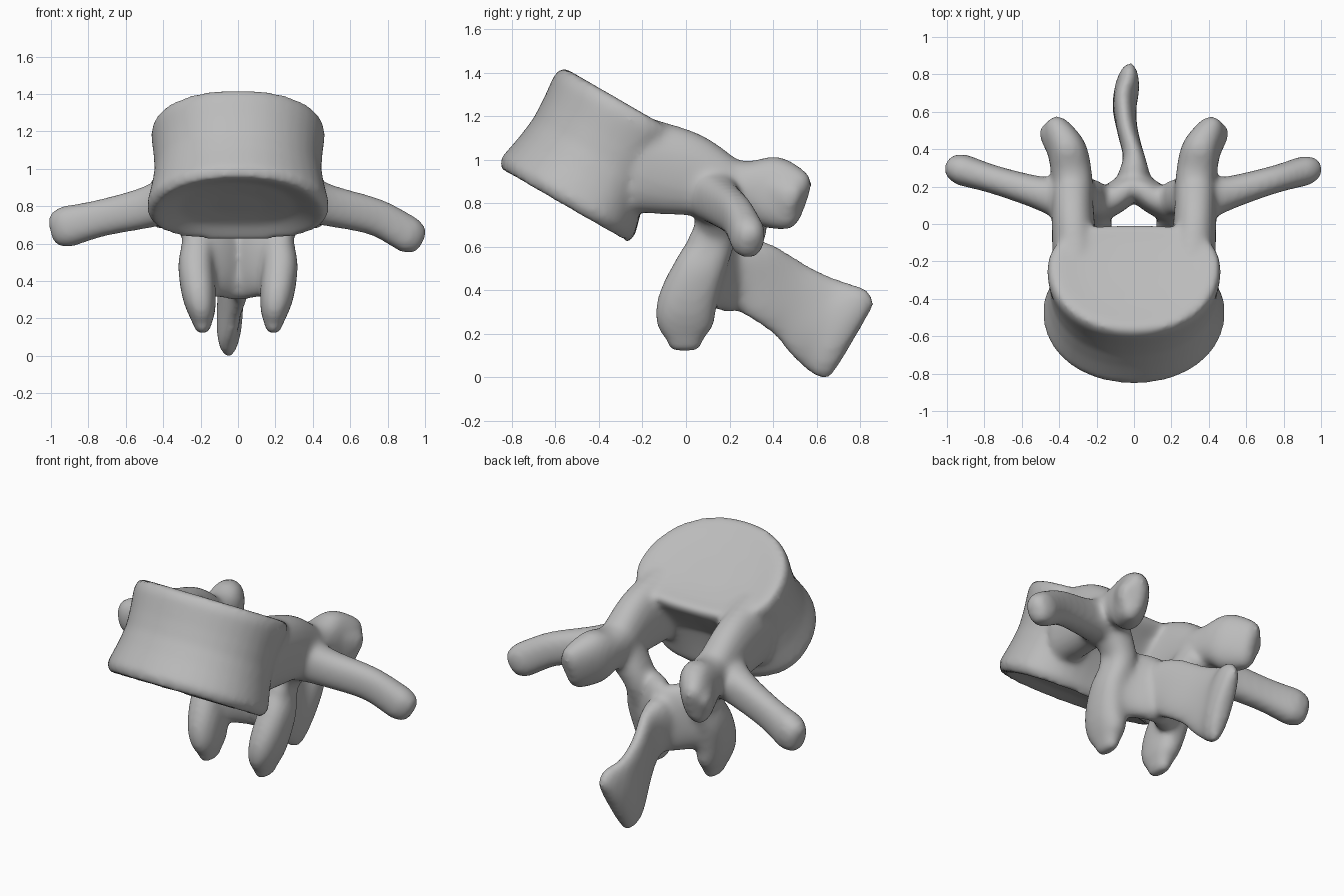
import bpy, bmesh, math
from mathutils import Vector, Matrix

if "Cube" in bpy.data.objects:
    bpy.data.objects.remove(bpy.data.objects["Cube"])

bone = bpy.data.materials.new("bone grey")
bone.use_nodes = True
bone.diffuse_color = (0.5, 0.5, 0.5, 1)
bone.node_tree.nodes["Principled BSDF"].inputs["Base Color"].default_value = (0.5, 0.5, 0.5, 1)

bm = bmesh.new()
SIDES = 40


def skin(rings):
    """Close a stack of equal rings into a solid."""
    loops = [[bm.verts.new(p) for p in ring] for ring in rings]
    faces = [bm.faces.new(loops[0][::-1]), bm.faces.new(loops[-1])]
    for a, b in zip(loops, loops[1:]):
        for i in range(SIDES):
            j = (i + 1) % SIDES
            faces.append(bm.faces.new((a[i], a[j], b[j], b[i])))
    bmesh.ops.recalc_face_normals(bm, faces=faces)


def oval(i, power):
    a = math.tau * i / SIDES
    c, s = math.cos(a), math.sin(a)
    return (math.copysign(abs(c) ** (2 / power), c), math.copysign(abs(s) ** (2 / power), s))


def spline(points, steps=5):
    """Catmull-Rom through points of any dimension."""
    p = [Vector(q) for q in points]
    p = [2 * p[0] - p[1]] + p + [2 * p[-1] - p[-2]]
    out = []
    for a, b, c, d in zip(p, p[1:], p[2:], p[3:]):
        for k in range(steps):
            t = k / steps
            out.append(0.5 * (2 * b + (c - a) * t + (2 * a - 5 * b + 4 * c - d) * t * t
                              + (3 * b - a - 3 * c + d) * t ** 3))
    return out + [p[-2]]


def limb(points, up, side=1, power=2.3):
    """Round-ended limb; each point is x, y, z, half thickness, half height along up."""
    path = spline(points)
    pos = [Vector((q[0] * side, q[1], q[2])) for q in path]
    rings = []
    last = len(path) - 1
    for n, q in enumerate(path):
        tangent = (pos[min(n + 1, last)] - pos[max(n - 1, 0)]).normalized()
        u = tangent.cross(Vector(up)).normalized()
        v = u.cross(tangent)
        stations = [(0, 1)]
        r = min(q[3], q[4])
        if n == 0:
            stations = [(-r, 0.4), (-0.7 * r, 0.78), (0, 1)]
        elif n == last:
            stations = [(0, 1), (0.7 * r, 0.78), (r, 0.4)]
        for shift, k in stations:
            # the cap shrinks by a fixed amount so that wide ends stay blunt
            ru, rv = q[3] - r * (1 - k), q[4] - r * (1 - k)
            ring = []
            for i in range(SIDES):
                c, s = oval(i, power)
                ring.append(pos[n] + tangent * shift + u * c * ru + v * s * rv)
            rings.append(ring)
    skin(rings)


# Body: tilted, waisted horseshoe drum with dished ends, hollowed behind
tilt = Matrix.Translation((0, -0.425, 1.03)) @ Matrix.Rotation(math.radians(-30), 4, 'X')
levels = [(-0.22, 0.3), (-0.235, 0.65), (-0.27, 0.88), (-0.28, 0.97), (-0.23, 1.03),
          (-0.1, 0.97), (0, 0.94), (0.1, 0.95), (0.22, 0.98), (0.27, 0.95),
          (0.275, 0.86), (0.262, 0.6), (0.255, 0.3)]
rings = []
for h, k in levels:
    ring = []
    hollow = 0.01 + 0.05 * max(0, 1 - abs(h) / 0.25)
    for i in range(SIDES):
        c, s = oval(i, 2.1 if i > SIDES / 2 else 2.45)
        y = (0.285 if s > 0 else 0.42) * s
        if s > 0:
            y -= hollow * s * max(0, 1 - (c / 0.6) ** 2)
        ring.append(tilt @ Vector((0.475 * c * k, 0.075 + y * k, h)))
    rings.append(ring)
skin(rings)

# Paired parts of the arch
for side in (-1, 1):
    # Pedicle
    limb([(0.31, -0.2, 0.975, 0.125, 0.22), (0.325, 0, 0.935, 0.115, 0.195),
          (0.33, 0.17, 0.87, 0.11, 0.15)], (0, 0, 1), side)
    # Upper joint process, flaring outward to the back
    limb([(0.32, 0.15, 0.88, 0.105, 0.13), (0.335, 0.28, 0.87, 0.108, 0.125),
          (0.355, 0.38, 0.855, 0.105, 0.165), (0.4, 0.465, 0.825, 0.088, 0.155)], (0, 0.35, 1), side)
    # Small knob on its rim
    limb([(0.42, 0.4, 0.86, 0.05, 0.07), (0.455, 0.475, 0.82, 0.05, 0.08)], (0, 0, 1), side)
    # Bridge and lower joint process
    limb([(0.31, 0.15, 0.82, 0.11, 0.11), (0.215, 0.13, 0.65, 0.085, 0.1),
          (0.225, 0.06, 0.49, 0.095, 0.12), (0.21, 0.005, 0.34, 0.092, 0.137),
          (0.195, -0.005, 0.24, 0.075, 0.13), (0.19, -0.005, 0.17, 0.05, 0.085)], (0, 1, 0), side)

# Lamina closing the canal behind
limb([(-0.22, 0.08, 0.53, 0.085, 0.18), (-0.12, 0.13, 0.52, 0.085, 0.2),
      (0, 0.195, 0.5, 0.08, 0.2), (0.12, 0.13, 0.52, 0.085, 0.2),
      (0.22, 0.08, 0.53, 0.085, 0.18)], (0, 0, 1))

# Spinous process, bent a little to one side
limb([(0, 0.24, 0.49, 0.09, 0.17), (0, 0.35, 0.44, 0.058, 0.175),
      (-0.035, 0.5, 0.345, 0.055, 0.18), (-0.05, 0.62, 0.26, 0.062, 0.215),
      (-0.04, 0.71, 0.205, 0.068, 0.235)], (0, 0, 1))

# Transverse processes, slightly different on each side
limb([(-0.35, 0.13, 0.84, 0.13, 0.13), (-0.5, 0.165, 0.79, 0.09, 0.11),
      (-0.74, 0.235, 0.735, 0.076, 0.1), (-0.92, 0.29, 0.69, 0.085, 0.112)], (0, 0, 1))
limb([(0.35, 0.13, 0.84, 0.13, 0.13), (0.5, 0.165, 0.8, 0.09, 0.11),
      (0.74, 0.235, 0.74, 0.074, 0.1), (0.915, 0.285, 0.645, 0.08, 0.1)], (0, 0, 1))

mesh = bpy.data.meshes.new("vertebra")
bm.to_mesh(mesh)
bm.free()
mesh.materials.append(bone)
vertebra = bpy.data.objects.new("vertebra", mesh)
bpy.context.collection.objects.link(vertebra)
bpy.context.view_layer.objects.active = vertebra
vertebra.select_set(True)

# Fuse the parts and soften the joints
fuse = vertebra.modifiers.new("fuse", 'REMESH')
fuse.mode = 'VOXEL'
fuse.voxel_size = 0.016
soften = vertebra.modifiers.new("soften", 'SMOOTH')
soften.factor = 0.5
soften.iterations = 16
for name in ("fuse", "soften"):
    bpy.ops.object.modifier_apply(modifier=name)
bpy.ops.object.shade_smooth()
